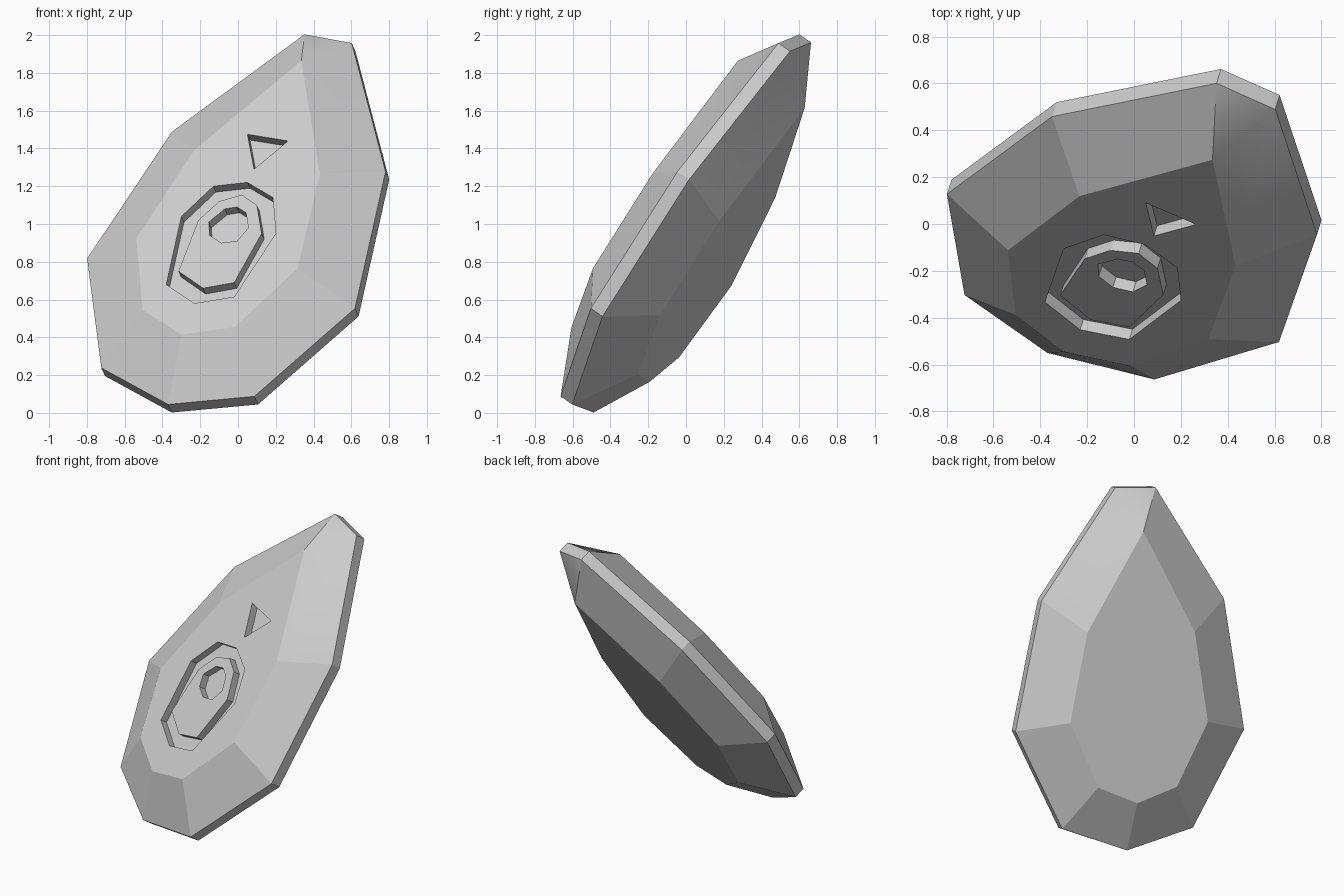
import bpy, bmesh
from mathutils import Vector

if "Cube" in bpy.data.objects:
    bpy.data.objects.remove(bpy.data.objects["Cube"])

# Tilted local frame of the stone: u across, v along the length, n out of the front
N = Vector((-0.249, -0.792, 0.557)).normalized()
V = Vector((0.356, 0.461, 0.811))
V = (V - N * V.dot(N)).normalized()
U = V.cross(N)
BASE = Vector((-0.37, -0.55, 0.045))
FACE_H, BAND = 0.185, 0.077


def at(u, v, n):
    return BASE + U * u + V * v + N * n


def on_face(x, z):
    """Point of the front facet plane seen at (x, z) from the front."""
    y = BASE.y + (FACE_H - N.x * (x - BASE.x) - N.z * (z - BASE.z)) / N.y
    return Vector((x, y, z))


def finish(bm, name):
    bmesh.ops.recalc_face_normals(bm, faces=bm.faces[:])
    me = bpy.data.meshes.new(name)
    bm.to_mesh(me)
    bm.free()
    ob = bpy.data.objects.new(name, me)
    bpy.context.collection.objects.link(ob)
    return ob


def mirrored(half):
    """Right half profile from top down, ending on the axis -> full loop."""
    return half + [(-u, v) for u, v in reversed(half[:-1])]


# Cut stone: thin rim band with a bevelled crown on each side
rim = mirrored([(0.139, 2.38), (0.628, 1.645), (0.787, 0.787), (0.45, 0.145), (0, 0)])
table = mirrored([(0.37, 1.45), (0.474, 0.857), (0.27, 0.432), (0, 0.327)])
bm = bmesh.new()
rims = []
for rim_n, table_n in ((0, FACE_H), (-BAND, -BAND - FACE_H)):
    r = [bm.verts.new(at(u, v, rim_n)) for u, v in rim]
    t = [bm.verts.new(at(u, v, table_n)) for u, v in table]
    apex = bm.verts.new(at(0, 2.11, table_n))
    bm.faces.new([apex] + t)
    for i in range(len(t) - 1):
        bm.faces.new((r[i + 1], r[i + 2], t[i + 1], t[i]))
    bm.faces.new((r[-1], r[-2], t[-1], apex))
    for f in ((r[0], r[-1], apex), (r[0], r[1], t[0], apex)):
        bm.faces.new(f).smooth = True
    rims.append(r)
a, b = rims
for i in range(len(a)):
    j = (i + 1) % len(a)
    bm.faces.new((a[i], a[j], b[j], b[i]))
stone = finish(bm, "cut_stone")


# Engravings: shallow prisms cut into the front facet
def engrave(name, outer, inner=None, depth=0.055):
    bm = bmesh.new()
    layers = [[[bm.verts.new(on_face(x, z) + N * d) for x, z in loop]
               for loop in (outer, inner) if loop] for d in (0.05, -depth)]
    n = len(outer)
    for top, bottom in zip(*layers):
        for i in range(n):
            j = (i + 1) % n
            bm.faces.new((top[i], top[j], bottom[j], bottom[i]))
    for layer in layers:
        if inner:
            o, k = layer
            for i in range(n):
                j = (i + 1) % n
                bm.faces.new((o[i], o[j], k[j], k[i]))
        else:
            bm.faces.new(layer[0])
    cutter = finish(bm, name)
    cutter.hide_render = True
    mod = stone.modifiers.new(name, "BOOLEAN")
    mod.operation, mod.solver, mod.object = "DIFFERENCE", "EXACT", cutter
    bpy.context.view_layer.objects.active = stone
    bpy.ops.object.modifier_apply(modifier=name)
    bpy.data.objects.remove(cutter)


# Ring groove
engrave("ring_cutter",
        [(0.05, 1.22), (0.185, 1.14), (0.20, 0.95), (-0.02, 0.615),
         (-0.23, 0.58), (-0.38, 0.68), (-0.30, 1.04), (-0.13, 1.20)],
        [(0.02, 1.155), (0.10, 1.10), (0.125, 0.95), (-0.02, 0.69),
         (-0.185, 0.66), (-0.315, 0.75), (-0.21, 1.02), (-0.10, 1.12)])
# Small pit inside the ring
engrave("pit_cutter",
        [(-0.005, 1.09), (0.042, 1.06), (0.055, 0.98), (-0.005, 0.91),
         (-0.09, 0.90), (-0.15, 0.94), (-0.155, 1.01), (-0.07, 1.08)])
# Triangular notch
engrave("triangle_cutter", [(0.05, 1.475), (0.265, 1.44), (0.085, 1.29)])
